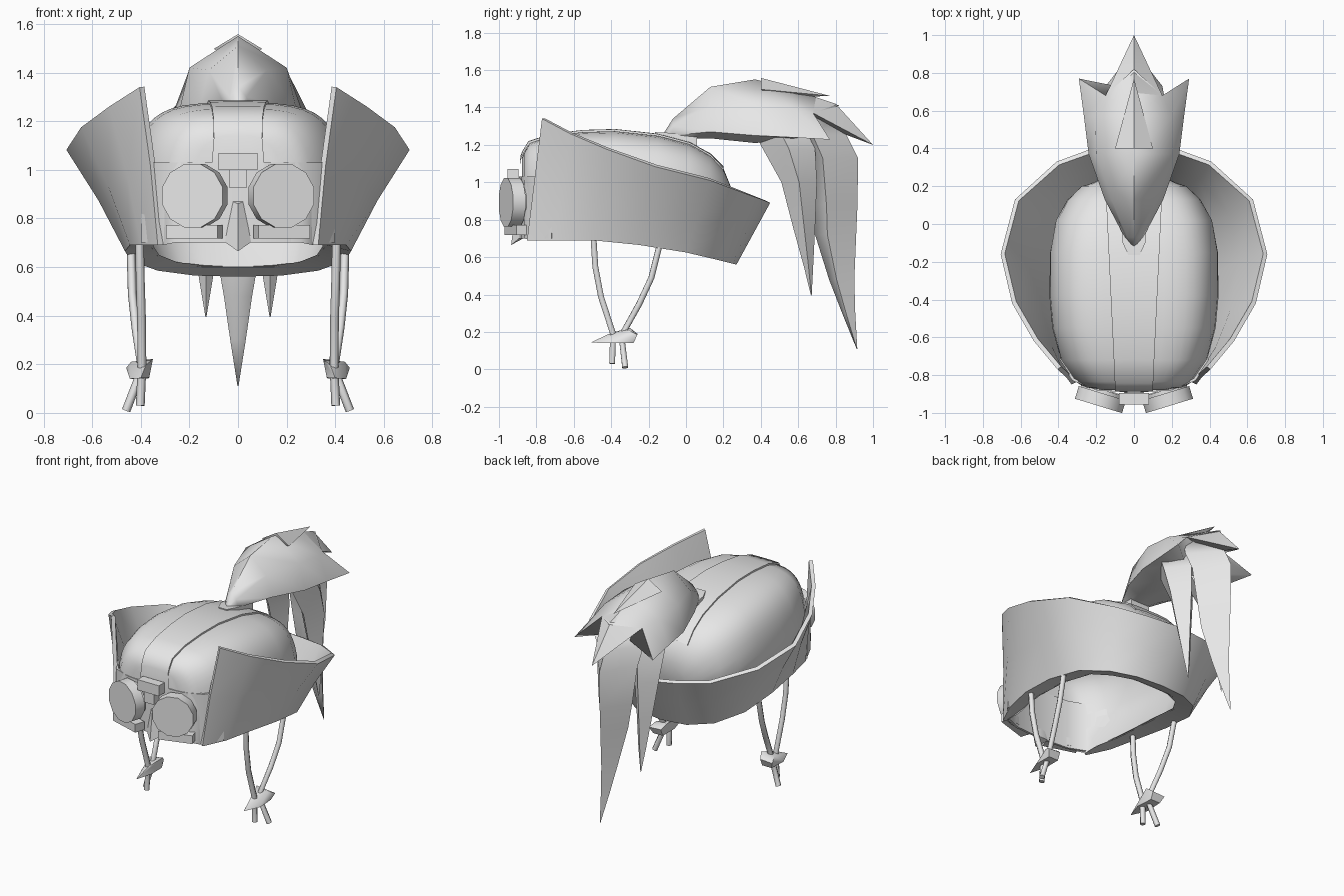
import bpy, bmesh, math
from mathutils import Matrix, Vector

if "Cube" in bpy.data.objects:
    bpy.data.objects.remove(bpy.data.objects["Cube"])

grey = bpy.data.materials.new("plain_grey")
grey.diffuse_color = (0.8, 0.8, 0.8, 1)
grey.use_nodes = True
grey.node_tree.nodes["Principled BSDF"].inputs["Base Color"].default_value = grey.diffuse_color


def finish(name, bm, angle=35, thickness=0, recalc=True):
    """Turn a bmesh into a shaded object, optionally thickened inward."""
    if recalc:
        bmesh.ops.recalc_face_normals(bm, faces=bm.faces[:])
    me = bpy.data.meshes.new(name)
    bm.to_mesh(me)
    bm.free()
    me.materials.append(grey)
    ob = bpy.data.objects.new(name, me)
    bpy.context.collection.objects.link(ob)
    bpy.ops.object.select_all(action='DESELECT')
    ob.select_set(True)
    bpy.context.view_layer.objects.active = ob
    if thickness:
        mod = ob.modifiers.new("thickness", 'SOLIDIFY')
        mod.thickness = thickness
        bpy.ops.object.modifier_apply(modifier=mod.name)
    bpy.ops.object.shade_smooth_by_angle(angle=math.radians(angle))
    return ob


def grid(rows, closed=False, caps=False):
    """Skin a list of equal-length point rows."""
    bm = bmesh.new()
    vs = [[bm.verts.new(p) for p in row] for row in rows]
    n = len(rows[0])
    for a, b in zip(vs, vs[1:]):
        for i in range(n if closed else n - 1):
            j = (i + 1) % n
            bm.faces.new((a[i], a[j], b[j], b[i]))
    if caps:
        bm.faces.new(vs[0])
        bm.faces.new(vs[-1])
    return bm


def hull(name, pts, angle=30):
    bm = bmesh.new()
    for p in pts:
        bm.verts.new(p)
    bmesh.ops.convex_hull(bm, input=bm.verts[:])
    loose = [v for v in bm.verts if not v.link_faces]
    bmesh.ops.delete(bm, geom=loose, context='VERTS')
    return finish(name, bm, angle)


def box(name, center, size, turn=0):
    bm = bmesh.new()
    bmesh.ops.create_cube(bm, size=1, matrix=Matrix.Translation(center)
                          @ Matrix.Rotation(turn, 4, 'Z') @ Matrix.Diagonal((*size, 1)))
    return finish(name, bm)


def both(pts):
    """Add the mirrored copy of points."""
    return pts + [(-x, y, z) for x, y, z in pts if x]


# Helmet dome: boxy arches along y (y, half width, top, bottom)
stations = [(-.878, .19, 1.13, .70), (-.865, .26, 1.16, .70), (-.835, .31, 1.21, .69),
            (-.72, .39, 1.25, .69), (-.55, .435, 1.27, .69), (-.38, .45, 1.275, .69),
            (-.15, .45, 1.25, .67), (.02, .42, 1.205, .64), (.13, .36, 1.145, .62),
            (.2, .29, 1.075, .61), (.25, .18, .95, .60)]
POWER = 3.9


def dome_z(x, w, top, bottom):
    return bottom + (top - bottom) * max(0, 1 - abs(x / w) ** POWER) ** (1 / POWER)


rows = []
for y, w, top, bottom in stations:
    row = []
    for i in range(25):
        a = math.pi * i / 24
        c, s = math.cos(a), max(0, math.sin(a))
        z = bottom + (top - bottom) * s ** (2 / POWER)
        tuck = max(0, min(1, (.9 - z) / .22)) ** 1.5     # sides draw in towards the opening
        x = w * math.copysign(abs(c) ** (2 / POWER), c)
        row.append((x * (1 - (.22 if y > -.8 else 0) * tuck), y - max(0, y) * .35 * tuck, z))
    rows.append(row)
finish("helmet_dome", grid(rows, caps=True), 60)

# Raised centre panel running over the dome
rows = [[(x, -.888, 1.0) for x in (-.11, -.11, -.05, 0, .05, .11, .11)]]
for y, w, top, bottom in stations[:-1]:
    h = .10 + .05 * (y + .865) / 1.05
    row = []
    for i, f in enumerate((-1, -1, -.5, 0, .5, 1, 1)):
        lift = -.01 if i in (0, 6) else .01
        row.append((h * f, y - (.008 if y < -.8 else 0), dome_z(h * f, w, top, bottom) + lift))
    rows.append(row)
finish("centre_panel", grid(rows), 60)

# Flared collar wrapped round the sides and back, open at the front
top = [(.405, -.77, 1.34), (.53, -.62, 1.26), (.645, -.42, 1.175), (.706, -.16, 1.082),
       (.63, .13, 1.01), (.41, .33, .935), (.22, .40, .91), (0, .45, .89)]
low = [(.33, -.85, .69), (.40, -.70, .69), (.445, -.5, .69), (.465, -.25, .665),
       (.44, 0, .625), (.33, .17, .585), (.18, .25, .565), (0, .27, .56)]
inner = [(.31, -.80, .695), (.325, -.66, .695), (.345, -.48, .695), (.348, -.25, .685),
         (.325, -.02, .65), (.25, .09, .62), (.14, .15, .607), (0, .17, .60)]


def wrap(half):
    return half + [(-x, y, z) for x, y, z in reversed(half[:-1])]


top, low, inner = wrap(top), wrap(low), wrap(inner)
mid = [((a[0] + b[0]) * .49, (a[1] + b[1]) / 2, (a[2] + b[2]) / 2) for a, b in zip(low, top)]
finish("collar", grid([low, mid, top]), 50, .025, recalc=False)
finish("opening_rim", grid([inner, low]), 50, recalc=False)

# Face mask below the brow
plan = [(-.40, -.72), (-.325, -.83), (-.2, -.88), (0, -.893), (.2, -.88), (.325, -.83), (.40, -.72)]
finish("face_mask", grid([[(x, y, z) for x, y in plan] for z in (.7, 1.03)]), 35, .015, recalc=False)
hull("nose_guard", both([(.022, -.89, .87), (.065, -.88, .71), (0, -.91, .86),
                         (0, -.935, .665), (.03, -.87, .70)]), 40)

# Goggles: tilted lens drums, mounts and lower brackets
for side, s in (("right", 1), ("left", -1)):
    tilt = s * math.radians(17)
    axis = Vector((math.sin(tilt), -math.cos(tilt), 0))
    front = Vector((s * .188, -.963, .893))
    for part, r, d0, d1 in (("lens", .135, 0, .07), ("mount", .122, .07, .088)):
        bm = bmesh.new()
        bmesh.ops.create_cone(bm, cap_ends=True, segments=12, radius1=r, radius2=r, depth=d1 - d0,
                              matrix=Matrix.Translation(front - axis * (d0 + d1) / 2)
                              @ Matrix.Rotation(tilt, 4, 'Z') @ Matrix.Rotation(math.pi / 2, 4, 'X')
                              @ Matrix.Rotation(math.pi / 12, 4, 'Z'))
        finish(f"{side}_goggle_{part}", bm)
    box(f"{side}_goggle_bracket", (s * .18, -.905, .745), (.22, .07, .055), tilt)

# Buckle between the goggles
box("buckle_top", (0, -.925, 1.035), (.16, .06, .07))
box("buckle_tongue", (0, -.92, .965), (.075, .055, .075))

# Plume cap: half sections (y, ridge z, mid x, mid z, side x, side z, underside z), mirrored
rows = []
for y, zc, m, zm, w, zs, zb in [(-.13, 1.245, .004, 1.242, .006, 1.235, 1.225),
                                (-.07, 1.34, .035, 1.30, .05, 1.25, 1.235),
                                (.13, 1.51, .12, 1.41, .155, 1.27, 1.235),
                                (.37, 1.55, .20, 1.42, .24, 1.25, 1.21),
                                (.57, 1.50, .205, 1.40, .265, 1.24, 1.23)]:
    half = [(0, y, zc), (m, y, zm), (w, y, zs), (w * .5, y, zb), (0, y, zb)]
    rows.append(half + [(-x, yy, z) for x, yy, z in half[3:0:-1]])
half = [(0, .82, 1.41), (.15, .68, 1.37), (.292, .77, 1.228), (.12, .62, 1.24), (0, .68, 1.32)]
rows.append(half + [(-x, y, z) for x, y, z in half[3:0:-1]])
finish("plume_cap", grid(rows, closed=True, caps=True), 65)
hull("plume_rear_tip", both([(0, .80, 1.42), (.15, .68, 1.37), (0, .62, 1.48),
                             (0, .68, 1.32), (0, 1.0, 1.2)]), 50)
hull("plume_top_blade", both([(0, .40, 1.558), (.10, .40, 1.497), (0, .77, 1.462), (0, .45, 1.45)]), 50)
hull("plume_base", both([(.06, -.10, 1.22), (.06, -.10, 1.265), (.03, -.165, 1.268), (.03, -.165, 1.22),
                         (.07, .06, 1.245), (.07, .06, 1.18)]))


def tail(name, sections, f=.5):
    """Tapered diamond-section lock of hair: (z, front y, back y, centre x, half width)."""
    rows = [[(cx, y1, z), (cx + hw, y0 + (y1 - y0) * f, z), (cx, y0, z),
             (cx - hw, y0 + (y1 - y0) * f, z)] for z, y0, y1, cx, hw in sections]
    finish(name, grid(rows, closed=True, caps=True), 75)


tail("long_tail", [(1.36, .56, .80, 0, .14), (1.25, .60, .86, 0, .16), (1.13, .65, .92, 0, .15),
                   (.88, .68, .917, 0, .125), (.72, .69, .91, 0, .10), (.48, .765, .90, 0, .058),
                   (.3, .835, .905, 0, .032), (.11, .912, .916, 0, .002)], .3)
for side, s in (("right", 1), ("left", -1)):
    tail(f"{side}_short_tail", [(1.28, .36, .64, s * .11, .10), (1.18, .41, .69, s * .12, .105),
                                (1.0, .51, .70, s * .13, .09), (.75, .575, .69, s * .132, .055),
                                (.55, .63, .68, s * .132, .028), (.395, .668, .672, s * .132, .002)])


def cord(name, pts):
    """Thin six-sided cord following the points."""
    rows = []
    for i, p in enumerate(pts):
        d = Vector(pts[min(i + 1, len(pts) - 1)]) - Vector(pts[max(i - 1, 0)])
        u = d.cross(Vector((0, 1, 0))).normalized()
        v = d.cross(u).normalized()
        rows.append([Vector(p) + .018 * (u * math.cos(k * math.pi / 3) + v * math.sin(k * math.pi / 3))
                     for k in range(6)])
    finish(name, grid(rows, closed=True, caps=True), 65)


# Chin cords and knots
for side, s in (("right", 1), ("left", -1)):
    cord(f"{side}_front_cord", [(s * .405, -.495, .71), (s * .402, -.485, .55), (s * .397, -.455, .39),
                                (s * .395, -.39, .19), (s * .402, -.395, .03)])
    cord(f"{side}_rear_cord", [(s * .44, -.14, .67), (s * .435, -.185, .49), (s * .42, -.25, .35),
                               (s * .395, -.345, .18), (s * .46, -.325, .01)])
    hull(f"{side}_knot", [(s * x, y, z) for x, y, z in
                          [(.40, -.51, .143), (.365, -.40, .145), (.445, -.40, .14), (.38, -.40, .195),
                           (.35, -.30, .222), (.44, -.31, .21), (.46, -.26, .185),
                           (.37, -.26, .19), (.37, -.28, .142), (.44, -.28, .142)]], 50)
